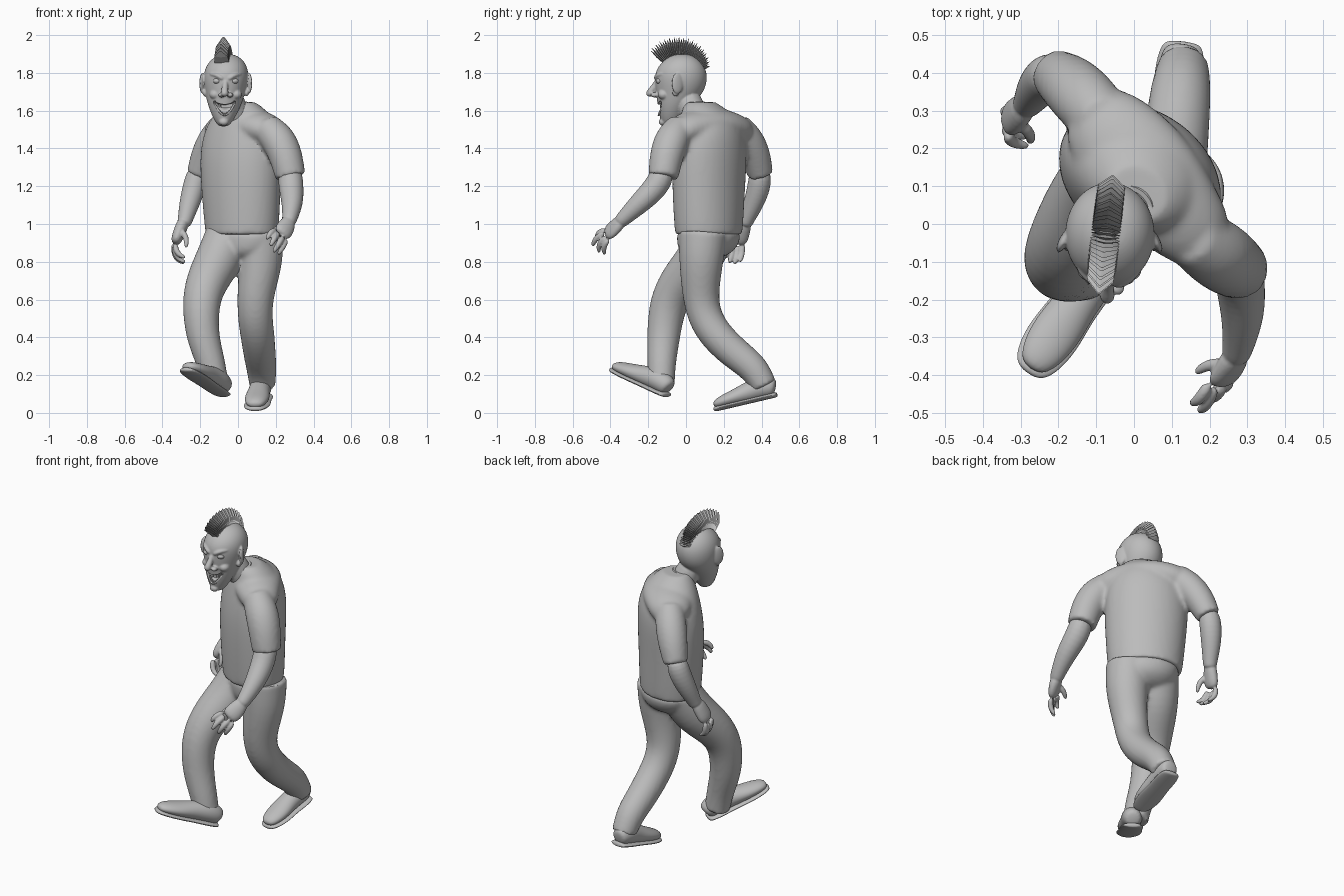
import bpy, bmesh, math
from mathutils import Vector, Matrix

default_cube = bpy.data.objects.get("Cube")
if default_cube:
    bpy.data.objects.remove(default_cube, do_unlink=True)

grey = bpy.data.materials.new("plain_grey")
grey.use_nodes = True
tone = (0.5, 0.5, 0.5, 1)
grey.diffuse_color = tone
grey.node_tree.nodes["Principled BSDF"].inputs["Base Color"].default_value = tone


def finish(name, bm):
    bmesh.ops.recalc_face_normals(bm, faces=bm.faces)
    mesh = bpy.data.meshes.new(name)
    bm.to_mesh(mesh)
    bm.free()
    obj = bpy.data.objects.new(name, mesh)
    bpy.context.collection.objects.link(obj)
    mesh.materials.append(grey)
    return obj


def tube(name, sections, side=(1, 0, 0), level=False, crisp=False, count=12):
    """Loft elliptical rings (x, y, z, half width[, half depth]) along a path."""
    bm = bmesh.new()
    crease = bm.edges.layers.float.new("crease_edge")
    centres = [Vector(s[:3]) for s in sections]
    rings = []
    for i, s in enumerate(sections):
        ahead = centres[min(i + 1, len(centres) - 1)]
        along = (ahead - centres[max(i - 1, 0)]).normalized()
        if level:
            along = Vector((0, 0, 1))
        depth = along.cross(Vector(side)).normalized()
        width = depth.cross(along)
        ring = []
        for k in range(count):
            angle = math.tau * k / count
            offset = width * s[3] * math.cos(angle) + depth * s[-1] * math.sin(angle)
            ring.append(bm.verts.new(centres[i] + offset * 1.04))
        rings.append(ring)
    for low, high in zip(rings, rings[1:]):
        for k in range(count):
            j = (k + 1) % count
            bm.faces.new((low[k], low[j], high[j], high[k]))
    for ring in (rings[0], rings[-1]):
        cap = bm.faces.new(ring)
        for edge in cap.edges:
            edge[crease] = 1 if crisp else 0
    obj = finish(name, bm)
    obj.modifiers.new("smooth", "SUBSURF").levels = 2
    obj.modifiers["smooth"].render_levels = 2
    return obj


def blob(name, centre, size, turn=0):
    bm = bmesh.new()
    place = Matrix.Translation(centre) @ Matrix.Rotation(turn, 4, "Z")
    bmesh.ops.create_uvsphere(bm, u_segments=20, v_segments=12, radius=1,
                              matrix=place @ Matrix.Diagonal((*size, 1)))
    return finish(name, bm)


def select(objects):
    bpy.ops.object.select_all(action="DESELECT")
    for obj in objects:
        obj.select_set(True)
    bpy.context.view_layer.objects.active = objects[0]


def fuse(name, parts, voxel, passes):
    """Melt overlapping parts into one continuous skin."""
    select(parts)
    bpy.ops.object.convert(target="MESH")
    bpy.ops.object.join()
    obj = bpy.context.object
    obj.name = obj.data.name = name
    remesh = obj.modifiers.new("skin", "REMESH")
    remesh.mode = "VOXEL"
    remesh.voxel_size = voxel
    soften = obj.modifiers.new("soften", "SMOOTH")
    soften.iterations = passes
    bpy.ops.object.convert(target="MESH")
    return bpy.context.object


# Shirt: torso, a yoke across the twisted shoulders, and two sleeves
waist_side, chest_side = (.82, -.57, 0), (.72, -.69, 0)
torso = tube("torso", [
    (.02, .12, .945, .2, .16), (.02, .12, 1, .208, .165), (.015, .12, 1.2, .223, .172),
    (.015, .125, 1.35, .23, .175), (.02, .13, 1.47, .22, .165), (.02, .12, 1.56, .17, .14),
    (.02, .09, 1.62, .115, .1), (.01, .08, 1.645, .08, .07)],
    waist_side, level=True, crisp=True, count=16)
yoke = tube("yoke", [
    (-.13, .32, 1.47, .07, .085), (-.06, .24, 1.51, .085, .13), (.03, .13, 1.535, .09, .15),
    (.13, .01, 1.515, .085, .12), (.21, -.07, 1.47, .07, .085)], (0, 0, 1))
left_sleeve = tube("left_sleeve", [
    (.15, -.03, 1.51, .08), (.215, -.075, 1.45, .095), (.255, -.105, 1.36, .09),
    (.278, -.12, 1.25, .08)], crisp=True)
right_sleeve = tube("right_sleeve", [
    (-.08, .27, 1.51, .08), (-.125, .325, 1.45, .088), (-.17, .37, 1.36, .083),
    (-.207, .395, 1.26, .067)], crisp=True)
fuse("shirt", [torso, yoke, left_sleeve, right_sleeve], .012, 6)
tube("collar", [(.005, .055, 1.575, .085, .075), (-.005, .045, 1.61, .075, .068),
                (-.01, .04, 1.63, .066, .06)], chest_side, crisp=True)

# Trousers: hips and two bent legs
hips = tube("hips", [
    (.025, .12, .98, .195, .152), (.035, .12, .92, .195, .15), (.035, .11, .86, .17, .14),
    (.03, .09, .81, .1, .08)], waist_side, level=True, count=16)
right_leg = tube("right_leg", [
    (-.05, .14, .95, .12), (-.1, .075, .81, .125), (-.165, -.03, .7, .112),
    (-.2, -.1, .58, .1), (-.19, -.12, .4, .088), (-.14, -.13, .26, .075),
    (-.12, -.13, .15, .07)], crisp=True)
left_leg = tube("left_leg", [
    (.11, .09, .95, .13), (.125, .08, .8, .117), (.09, .075, .62, .096),
    (.09, .1, .5, .092), (.105, .165, .4, .09), (.115, .27, .305, .085),
    (.125, .365, .235, .08), (.13, .415, .14, .068)], crisp=True)
fuse("trousers", [hips, right_leg, left_leg], .012, 4)

# Shoes: upper and sole, built flat then aimed from heel to toe
shoe_rings = [(0, .045, .035, .035), (-.02, .055, .052, .055), (-.08, .065, .06, .06),
              (-.15, .056, .056, .054), (-.24, .044, .068, .04), (-.32, .036, .056, .031),
              (-.358, .028, .028, .016)]
for label, heel, toe in (("right", (-.075, -.1, .085), (-.275, -.385, .22)),
                         ("left", (.13, .485, .09), (.09, .16, .014))):
    back = (Vector(heel) - Vector(toe)).normalized()
    across = back.cross(Vector((0, 0, 1))).normalized()
    frame = Matrix((across, back, across.cross(back))).transposed().to_4x4()
    frame.translation = heel
    length = (Vector(heel) - Vector(toe)).length / .35
    upper = tube(label + "_shoe", [(0, y * length, z, w, h) for y, z, w, h in shoe_rings])
    sole = tube(label + "_sole", [(0, y * length * 1.02, .008, w + .006, .014)
                                  for y, z, w, h in shoe_rings])
    upper.matrix_world = sole.matrix_world = frame


# Arms: forearm, palm, curled fingers and thumb
def arm(label, forearm, palm, palm_side, fingers):
    parts = [tube(label + "_forearm", forearm), tube("palm", palm, palm_side)]
    for path in fingers:
        parts.append(tube("finger", [(*p, r) for p, r in zip(path, (.018, .0165, .011))],
                          count=8))
    fuse(label + "_arm", parts, .005, 2)


arm("left", [(.275, -.11, 1.3, .064), (.28, -.15, 1.2, .067), (.29, -.24, 1.115, .058),
             (.275, -.33, 1.03, .04), (.265, -.36, 1, .036)],
    [(.275, -.33, 1.03, .034), (.255, -.38, .98, .052, .03), (.225, -.425, .94, .05, .025)],
    (.7, .2, -.6),
    [[(.255, -.41, .92), (.24, -.44, .88), (.21, -.43, .835)],
     [(.24, -.42, .935), (.215, -.465, .895), (.185, -.46, .845)],
     [(.215, -.43, .955), (.19, -.485, .92), (.17, -.495, .88)],
     [(.2, -.42, .97), (.17, -.47, .955), (.15, -.475, .915)],
     [(.245, -.37, .995), (.195, -.37, .97), (.16, -.395, .94)]])
arm("right", [(-.205, .395, 1.3, .057), (-.23, .39, 1.2, .063), (-.26, .355, 1.1, .053),
              (-.28, .32, 1.02, .039), (-.29, .31, .99, .036)],
    [(-.28, .32, 1.03, .034), (-.31, .29, .96, .033, .05), (-.335, .27, .89, .028, .05)],
    (1, 0, 0),
    [[(-.34, .3, .9), (-.34, .295, .83), (-.29, .285, .8)],
     [(-.34, .275, .89), (-.335, .27, .815), (-.28, .255, .79)],
     [(-.34, .25, .89), (-.33, .24, .82), (-.275, .23, .795)],
     [(-.335, .235, .9), (-.325, .215, .84), (-.275, .205, .82)],
     [(-.305, .27, .97), (-.27, .235, .93), (-.275, .215, .87)]])

# Head: skull rings given as height, front, back, half width
mid = -.065
skull_rings = [(1.515, -.115, -.05, .022), (1.54, -.13, -.03, .045), (1.59, -.143, .0, .07),
               (1.64, -.15, .04, .09), (1.69, -.157, .085, .103), (1.74, -.162, .107, .115),
               (1.8, -.163, .11, .118), (1.85, -.135, .088, .1), (1.885, -.09, .05, .066),
               (1.9, -.05, .01, .026)]
skull = tube("skull", [(mid - (1.75 - z) * .05, (f + b) / 2, z, w, (b - f) / 2)
                       for z, f, b, w in skull_rings], level=True, count=16)
neck = tube("neck", [(.01, .07, 1.53, .075), (-.02, .03, 1.6, .07), (-.05, .0, 1.7, .07)])
nose = tube("nose", [(mid, -.152, 1.765, .012), (mid - .004, -.168, 1.725, .016),
                     (mid - .006, -.193, 1.695, .021), (mid - .006, -.2, 1.675, .014)])
features = [skull, neck, nose]
for s in (-1, 1):
    features += [
        blob("nostril", (mid + s * .023, -.168, 1.683), (.017, .02, .013)),
        blob("cheek", (mid + s * .056, -.118, 1.685), (.03, .032, .026)),
        blob("ear", (mid + s * .122, -.045, 1.745), (.012, .034, .056), s * .45),
        blob("ear_lobe", (mid + s * .112, -.055, 1.695), (.01, .017, .02)),
        tube("brow", [(mid + s * .012, -.165, 1.765, .011), (mid + s * .045, -.155, 1.79, .013),
                      (mid + s * .088, -.112, 1.795, .008)], count=8)]
features.append(blob("chin", (mid - .01, -.122, 1.54), (.026, .022, .02)))
head = fuse("head", features, .005, 3)

# Open grin cut into the face
mouth_x = mid - .006
grin = [(s * x, y, z, d, h) for s, x, y, z, d, h in (
    (-1, .057, -.12, 1.65, .025, .005), (-1, .032, -.14, 1.62, .03, .022),
    (0, 0, -.148, 1.6, .035, .033), (1, .032, -.14, 1.62, .03, .022),
    (1, .057, -.12, 1.65, .025, .005))]
cutter = tube("mouth_cutter", [(mouth_x + x, *rest) for x, *rest in grin], (0, 1, 0))
cutter.hide_render = True
cut = head.modifiers.new("mouth", "BOOLEAN")
cut.operation = "DIFFERENCE"
cut.object = cutter
select([head])
bpy.ops.object.convert(target="MESH")
bpy.data.objects.remove(cutter, do_unlink=True)

# Lips, teeth and eyes
for label, sign in (("upper", 1), ("lower", -1)):
    tube(label + "_lip", [(mouth_x + x, y + abs(x) * .1, z + sign * (h + .001), .006)
                          for x, y, z, d, h in grin], (0, 1, 0), count=8)
    bm = bmesh.new()
    for i in range(8):
        x = (i - 3.5) * .0105
        z = 1.6 + 14 * x * x + sign * (.022 - 9 * x * x)
        place = Matrix.Translation((mouth_x + x, -.132 + 9 * x * x, z))
        bmesh.ops.create_cube(bm, size=1, matrix=place @ Matrix.Diagonal((.009, .01, .018, 1)))
    finish(label + "_teeth", bm)
for s, label in ((-1, "right"), (1, "left")):
    blob(label + "_eye", (mid + s * .045, -.139, 1.757), (.023, .021, .016))

# Mohawk: a fan of flat blades over the crown, each ending in a point
bm = bmesh.new()
blades = 34
for i in range(blades):
    t = i / (blades - 1)
    lean = math.radians(-50 + 122 * t)
    length = .1 - .045 * t * t + (.008 if i % 2 else 0)
    root = (Matrix.Translation((mid - .01, -.03, 1.785))
            @ Matrix.Rotation(-.12, 4, "Z") @ Matrix.Rotation(-lean, 4, "X"))
    for start, end, wide, narrow in ((0, .55, 1, .9), (.55, 1, .9, .06)):
        centre = Matrix.Translation((0, 0, .105 + length * (start + end) / 2))
        bmesh.ops.create_cone(bm, cap_ends=True, segments=4, radius1=wide, radius2=narrow,
                              depth=length * (end - start),
                              matrix=root @ centre @ Matrix.Diagonal((.039, .009, 1, 1)))
finish("mohawk", bm)

# Bake modifiers and shade smoothly, keeping hard edges
select([o for o in bpy.context.scene.objects if o.type == "MESH"])
bpy.ops.object.convert(target="MESH")
bpy.ops.object.shade_smooth_by_angle(angle=math.radians(45))
